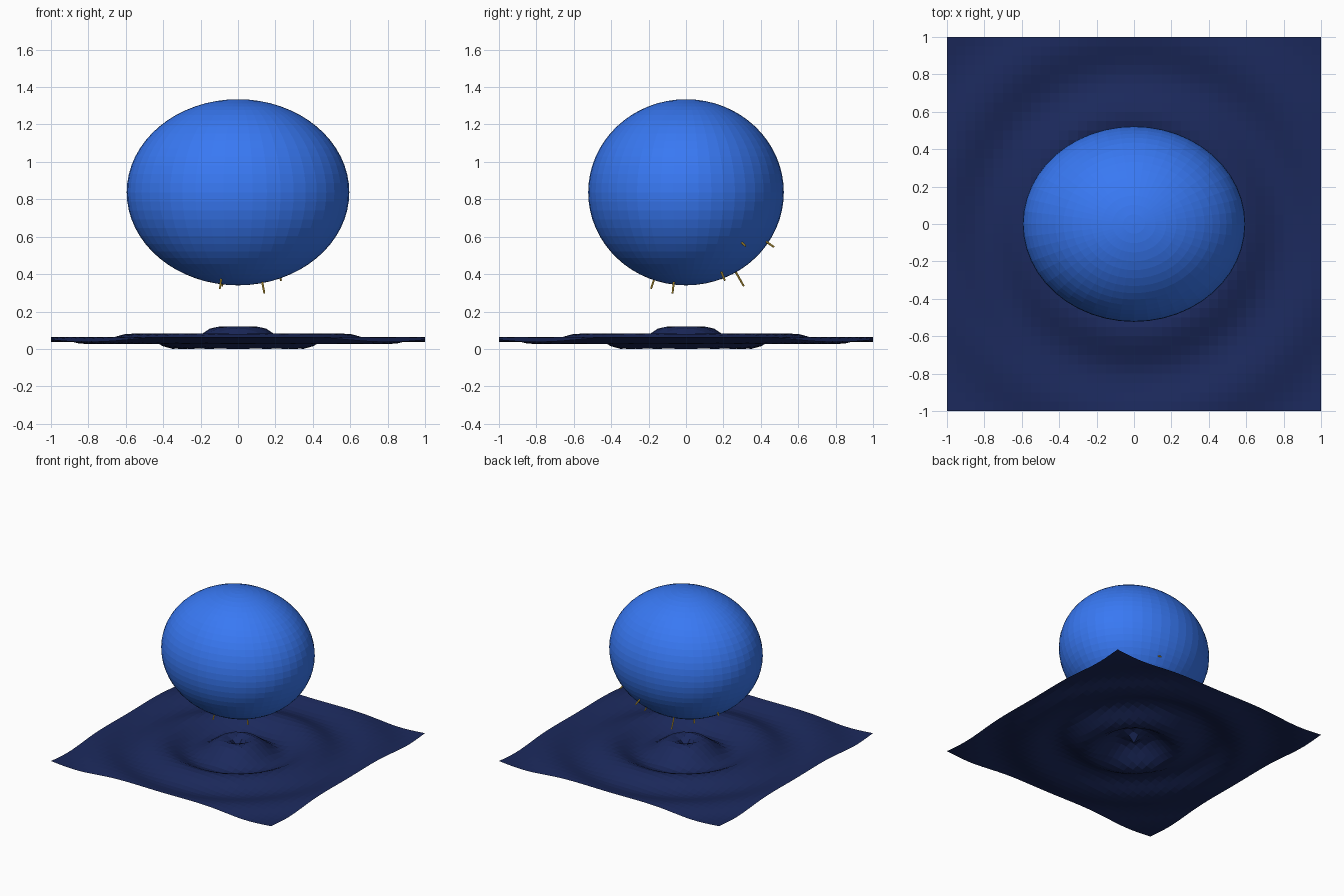
import bpy, bmesh, math
from mathutils import Vector

if "Cube" in bpy.data.objects:
    bpy.data.objects.remove(bpy.data.objects["Cube"])

RX, RY, RZ, CZ = 0.595, 0.523, 0.4975, 0.8375   # body radii and centre height


def colour(obj, name, rgb):
    mat = bpy.data.materials.get(name) or bpy.data.materials.new(name)
    mat.diffuse_color = (*rgb, 1)
    mat.use_nodes = True
    mat.node_tree.nodes["Principled BSDF"].inputs["Base Color"].default_value = mat.diffuse_color
    obj.data.materials.append(mat)


def make_object(name, bm):
    mesh = bpy.data.meshes.new(name)
    bm.to_mesh(mesh)
    bm.free()
    obj = bpy.data.objects.new(name, mesh)
    bpy.context.collection.objects.link(obj)
    return obj


# rippled water sheet: decaying circular wave
bm = bmesh.new()
bmesh.ops.create_grid(bm, x_segments=40, y_segments=40, size=1)
for v in bm.verts:
    r = math.hypot(v.co.x, v.co.y)
    v.co.z = 0.05 + 0.085 * math.exp(-1.6 * r) * math.sin(13.5 * r)
low = min(v.co.z for v in bm.verts)
for v in bm.verts:
    v.co.z -= low
water = make_object("water_surface", bm)
colour(water, "deep_blue", (0.011, 0.022, 0.107))

# floating ellipsoid body
bm = bmesh.new()
bmesh.ops.create_uvsphere(bm, u_segments=48, v_segments=32, radius=1)
for v in bm.verts:
    v.co = Vector((v.co.x * RX, v.co.y * RY, v.co.z * RZ + CZ))
body = make_object("body", bm)
colour(body, "bright_blue", (0.04, 0.19, 0.9))

# thin bristles on the underside: root x, root y, visible length
BRISTLES = [(-0.09, -0.17, 0.055), (0.13, -0.065, 0.06), (0.215, 0.19, 0.05),
            (-0.075, 0.265, 0.09), (-0.2, 0.18, 0.03), (0.12, 0.43, 0.05),
            (0.365, 0.30, 0.03), (-0.4, 0.16, 0.025)]
for i, (x, y, length) in enumerate(BRISTLES):
    z = -RZ * math.sqrt(1 - (x / RX) ** 2 - (y / RY) ** 2)
    n = Vector((x / RX**2, y / RY**2, z / RZ**2)).normalized()
    sunk = 0.02
    bm = bmesh.new()
    bmesh.ops.create_cone(bm, cap_ends=True, segments=8, radius1=0.006,
                          radius2=0.005, depth=length + sunk)
    bristle = make_object(f"bristle_{i + 1}", bm)
    bristle.location = Vector((x, y, z + CZ)) + n * (length - sunk) / 2
    bristle.rotation_euler = n.to_track_quat('Z', 'Y').to_euler()
    colour(bristle, "gold", (0.85, 0.55, 0.06))
